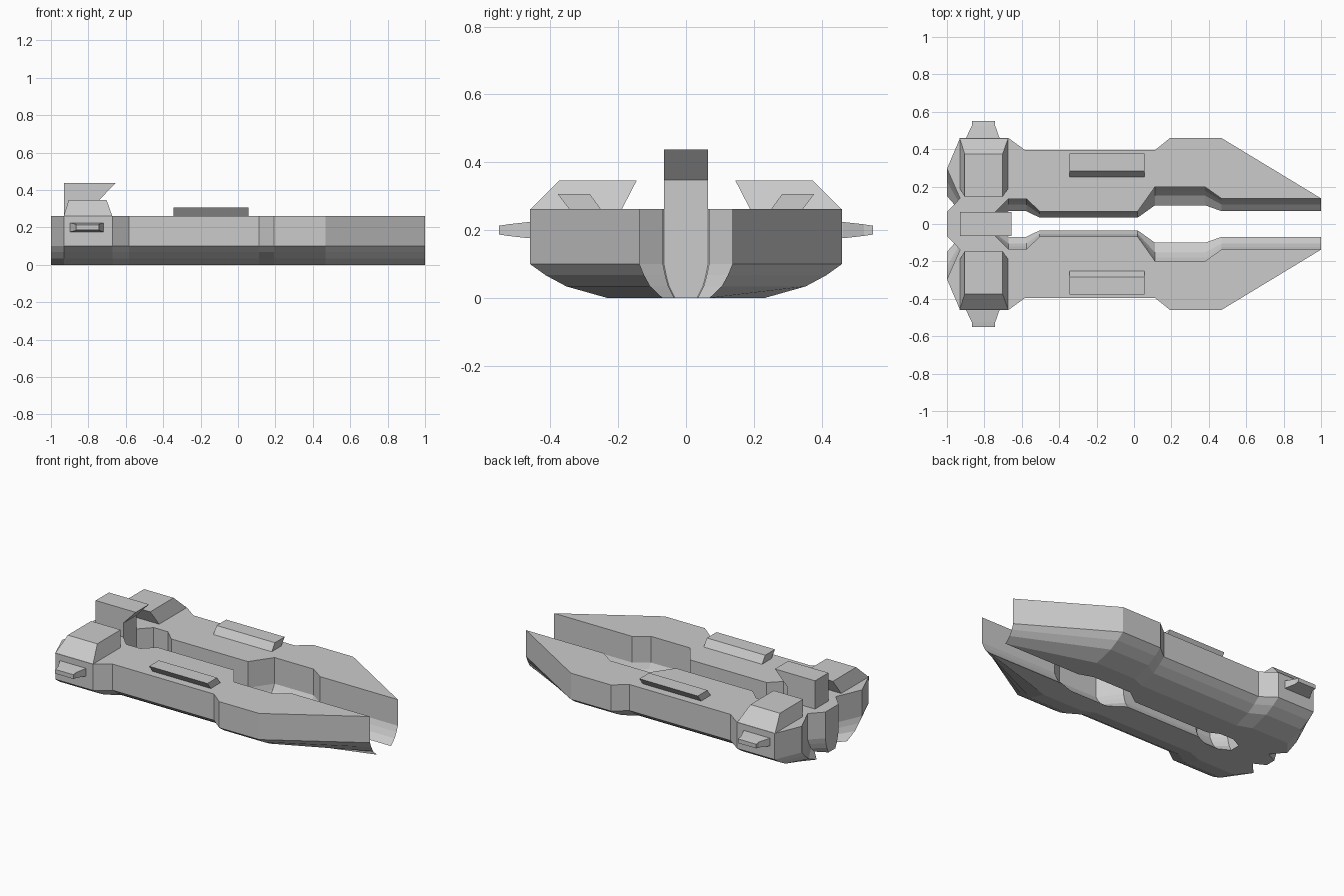
import bpy, bmesh

if "Cube" in bpy.data.objects:
    bpy.data.objects.remove(bpy.data.objects["Cube"])


def loft(name, sections):
    """Skin a list of equal-length point loops and cap both ends."""
    bm = bmesh.new()
    rings = [[bm.verts.new(p) for p in s] for s in sections]
    n = len(rings[0])
    for a, b in zip(rings, rings[1:]):
        for i in range(n):
            j = (i + 1) % n
            bm.faces.new((a[i], a[j], b[j], b[i]))
    bm.faces.new(rings[0])
    bm.faces.new(rings[-1])
    bmesh.ops.recalc_face_normals(bm, faces=bm.faces[:])
    mesh = bpy.data.meshes.new(name)
    bm.to_mesh(mesh)
    bm.free()
    obj = bpy.data.objects.new(name, mesh)
    bpy.context.collection.objects.link(obj)
    return obj


def rect_xy(x0, x1, y0, y1, z):
    return [(x0, y0, z), (x1, y0, z), (x1, y1, z), (x0, y1, z)]


def rect_xz(x0, x1, z0, z1, y):
    return [(x0, y, z0), (x1, y, z0), (x1, y, z1), (x0, y, z1)]


def flip(sections, s):
    return [[(x, y * s, z) for x, y, z in sec] for sec in sections]


# Hull: forked plan outline, narrowed in y towards the keel
half = [(-1, .065), (-.93, .137), (-1, .295), (-.93, .46), (-.672, .46),
        (-.582, .395), (.112, .395), (.193, .46), (.467, .46), (1, .137),
        (.467, .137), (.38, .198), (.112, .198), (.02, .068), (-.505, .068),
        (-.575, .135), (-.672, .135), (-.74, .065)]
plan = half + [(x, -y) for x, y in reversed(half)]
levels = [(.262, 1), (.1, 1), (.067, .9), (.034, .767), (0, .505)]
loft("hull", [[(x, y * f, z) for x, y in plan] for z, f in levels])

# Bridge tower with an overhanging front
profile = [(-.93, .255), (-.74, .255), (-.74, .348), (-.655, .437), (-.93, .437)]
loft("bridge_tower", [[(x, y, z) for x, z in profile] for y in (-.065, .065)])

for side, s in (("left", 1), ("right", -1)):
    # Leaning block above the stern
    loft("stern_block_" + side, flip([
        rect_xy(-.932, -.672, .19, .46, .26),
        rect_xy(-.905, -.703, .145, .373, .347)], s))
    # Slanted raised deck panel
    loft("deck_panel_" + side, flip([
        rect_xy(-.345, .055, .25, .343, .26),
        rect_xy(-.345, .055, .283, .378, .306)], s))
    # Stepped pod on the flank
    loft("side_pod_" + side, flip([
        rect_xz(-.897, -.72, .176, .224, .45),
        rect_xz(-.897, -.72, .176, .224, .463),
        rect_xz(-.867, -.742, .183, .217, .525),
        rect_xz(-.867, -.742, .187, .213, .551)], s))
